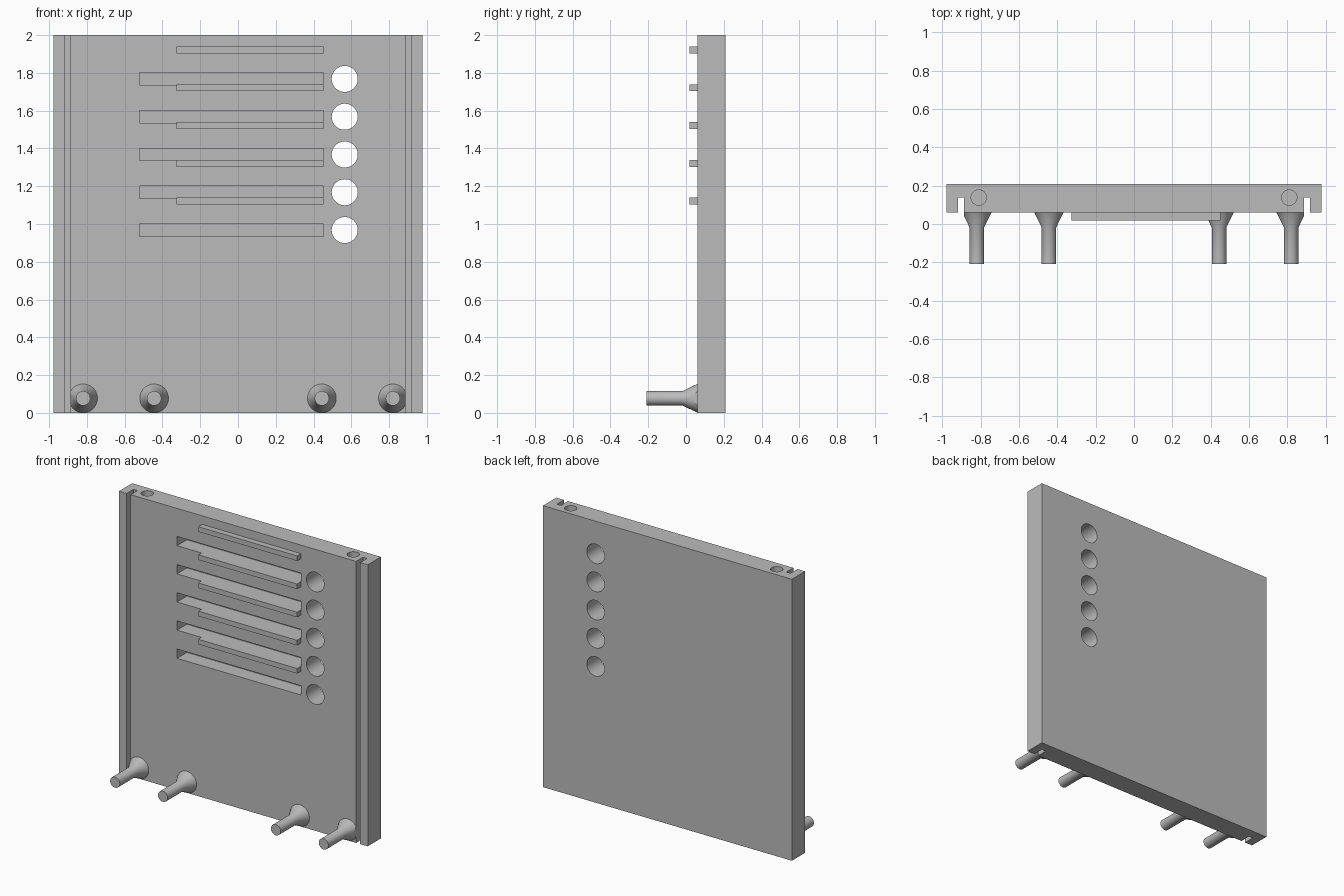
import bpy
import bmesh
import math
from mathutils import Matrix

default = bpy.data.objects.get("Cube")
if default:
    bpy.data.objects.remove(default, do_unlink=True)

# Single plain grey
grey = bpy.data.materials.new("plain_grey")
grey.use_nodes = True
colour = (0.5, 0.5, 0.5, 1)
grey.diffuse_color = colour
grey.node_tree.nodes["Principled BSDF"].inputs["Base Color"].default_value = colour

FRONT, BACK, HEIGHT, HALF = 0.06, 0.208, 2.0, 0.978
PITCH = 0.2


def make_object(name, bm):
    bmesh.ops.recalc_face_normals(bm, faces=bm.faces)
    mesh = bpy.data.meshes.new(name)
    bm.to_mesh(mesh)
    bm.free()
    mesh.materials.append(grey)
    obj = bpy.data.objects.new(name, mesh)
    bpy.context.collection.objects.link(obj)
    return obj


def box(name, x0, x1, y0, y1, z0, z1):
    bm = bmesh.new()
    centre = ((x0 + x1) / 2, (y0 + y1) / 2, (z0 + z1) / 2)
    size = (x1 - x0, y1 - y0, z1 - z0, 1)
    bmesh.ops.create_cube(bm, size=1, matrix=Matrix.Translation(centre) @ Matrix.Diagonal(size))
    return make_object(name, bm)


def cylinder(name, centre, radius, length, along_y=False):
    bm = bmesh.new()
    turn = Matrix.Rotation(math.pi / 2 if along_y else 0, 4, "X")
    bmesh.ops.create_cone(bm, cap_ends=True, segments=48, radius1=radius, radius2=radius,
                          depth=length, matrix=Matrix.Translation(centre) @ turn)
    return make_object(name, bm)


def select_only(obj):
    bpy.ops.object.select_all(action="DESELECT")
    obj.select_set(True)
    bpy.context.view_layer.objects.active = obj


def carve(obj, cutter):
    cutter.hide_render = True
    mod = obj.modifiers.new("cut", "BOOLEAN")
    mod.operation = "DIFFERENCE"
    mod.solver = "EXACT"
    mod.object = cutter
    select_only(obj)
    bpy.ops.object.modifier_apply(modifier=mod.name)
    bpy.data.objects.remove(cutter, do_unlink=True)


def smooth(obj):
    select_only(obj)
    bpy.ops.object.shade_smooth_by_angle(angle=math.radians(30))


def groove_cutter(side):
    a, b = sorted((side * 0.886, side * 0.918))
    return box("groove_cutter", a, b, -0.1, 0.138, -0.1, HEIGHT + 0.1)


# Main panel with side grooves and dowel holes in the top edge
panel = box("panel", -HALF, HALF, FRONT, BACK, 0, HEIGHT)
for side in (-1, 1):
    carve(panel, groove_cutter(side))
    carve(panel, cylinder("dowel_cutter", (side * 0.81, 0.138, HEIGHT), 0.04, 0.5))

# Blind slots, round through holes and the ribs above each slot
for i in range(5):
    z = 0.968 + i * PITCH
    carve(panel, box("slot_cutter", -0.521, 0.452, 0, FRONT + 0.11, z - 0.033, z + 0.033))
    carve(panel, cylinder("hole_cutter", (0.565, 0.14, z), 0.069, 0.5, True))
    rib = z + 0.153
    box(f"rib_{i + 1}", -0.325, 0.452, 0.018, FRONT, rib - 0.018, rib + 0.018)
smooth(panel)

# Pegs with a flared base, turned from one profile
profile = [(0, -0.21), (0.038, -0.21), (0.038, -0.018), (0.076, FRONT), (0, FRONT)]
for i, x in enumerate((-0.82, -0.444, 0.444, 0.82)):
    bm = bmesh.new()
    verts = [bm.verts.new((r, y, 0)) for r, y in profile]
    edges = [bm.edges.new(pair) for pair in zip(verts, verts[1:])]
    bmesh.ops.spin(bm, geom=verts + edges, cent=(0, 0, 0), axis=(0, 1, 0),
                   angle=math.tau, steps=48)
    bmesh.ops.remove_doubles(bm, verts=bm.verts, dist=0.0001)
    bmesh.ops.translate(bm, verts=bm.verts, vec=(x, 0, 0.077))
    peg = make_object(f"peg_{i + 1}", bm)
    if abs(x) > 0.6:
        carve(peg, groove_cutter(math.copysign(1, x)))
    smooth(peg)
